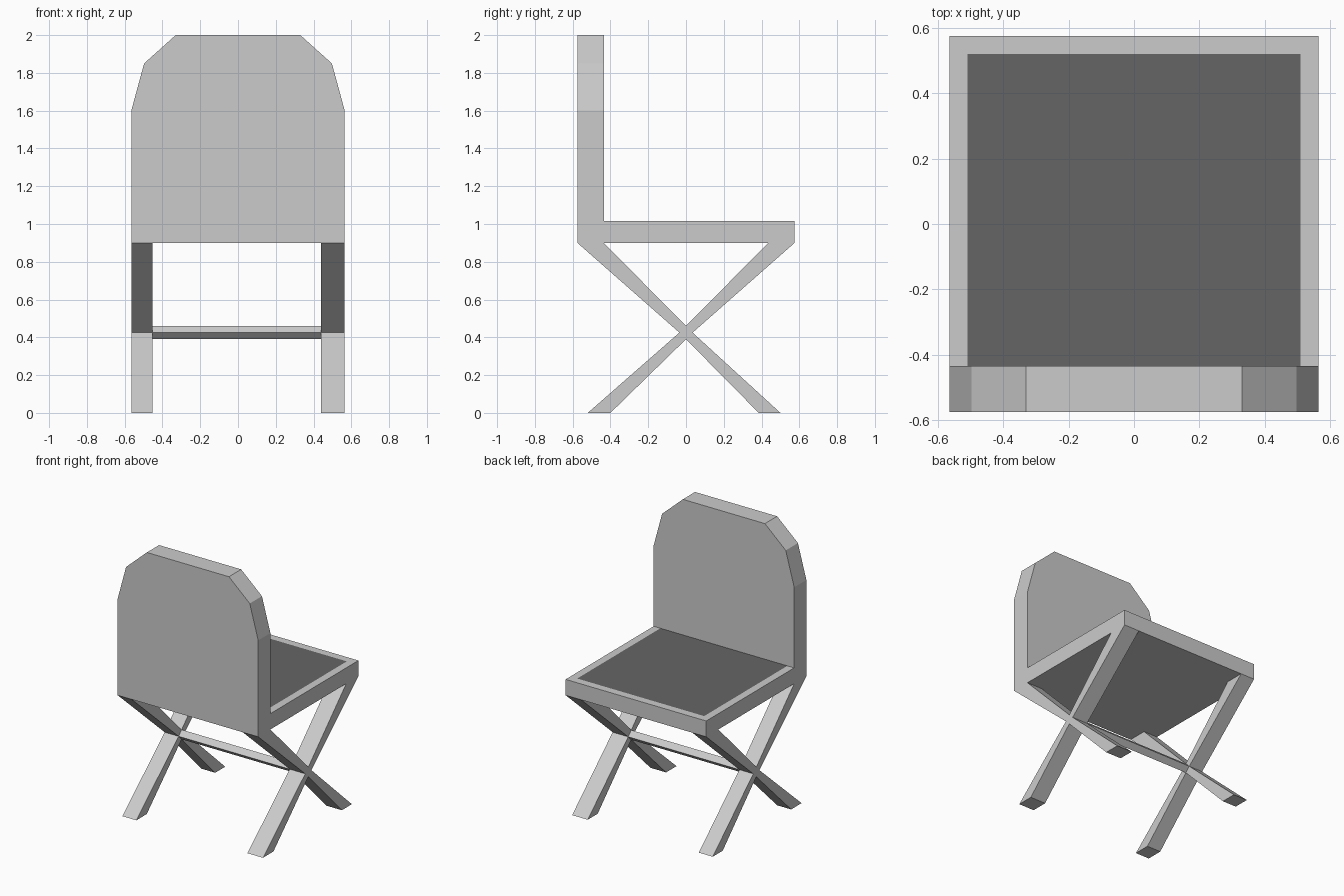
import bpy, bmesh
from mathutils import Vector

if "Cube" in bpy.data.objects:
    bpy.data.objects.remove(bpy.data.objects["Cube"])


def prism(name, profile, place, lo, hi):
    """Extrude a 2D profile between lo and hi; place(a, b, t) gives the 3D point."""
    bm = bmesh.new()
    base = bm.faces.new([bm.verts.new(place(a, b, lo)) for a, b in profile])
    geom = bmesh.ops.extrude_face_region(bm, geom=[base])["geom"]
    shift = Vector(place(0, 0, hi)) - Vector(place(0, 0, lo))
    bmesh.ops.translate(bm, vec=shift,
                        verts=[g for g in geom if isinstance(g, bmesh.types.BMVert)])
    bmesh.ops.recalc_face_normals(bm, faces=bm.faces)
    mesh = bpy.data.meshes.new(name)
    bm.to_mesh(mesh)
    bm.free()
    obj = bpy.data.objects.new(name, mesh)
    bpy.context.collection.objects.link(obj)
    return obj


def along_x(a, b, t):
    return (t, a, b)


def along_y(a, b, t):
    return (a, t, b)


def along_z(a, b, t):
    return (a, b, t)


W, D = 0.565, 0.575
BACK = -0.435
UNDER, TOP = 0.9, 1.015

# backrest with chamfered top corners
half = [(W, UNDER), (W, 1.6), (0.497, 1.85), (0.33, 2.0)]
prism("backrest", half + [(-x, z) for x, z in reversed(half)], along_y, -D, BACK)

# seat block
seat = prism("seat", [(-W, BACK), (W, BACK), (W, D), (-W, D)], along_z, UNDER, TOP)

# dark panel flush in the seat top, bordered on three sides
frame_mat = bpy.data.materials.new("frame_grey")
frame_mat.diffuse_color = (0.8, 0.8, 0.8, 1)
frame_mat.use_nodes = True
frame_mat.node_tree.nodes["Principled BSDF"].inputs["Base Color"].default_value = frame_mat.diffuse_color
panel_mat = bpy.data.materials.new("panel_dark")
panel_mat.diffuse_color = (0.13, 0.13, 0.13, 1)
panel_mat.use_nodes = True
panel_mat.node_tree.nodes["Principled BSDF"].inputs["Base Color"].default_value = panel_mat.diffuse_color
seat.data.materials.append(frame_mat)
seat.data.materials.append(panel_mat)
bm = bmesh.new()
bm.from_mesh(seat.data)
for co, no in (((-0.51, 0, 0), (1, 0, 0)), ((0.51, 0, 0), (1, 0, 0)), ((0, 0.52, 0), (0, 1, 0))):
    tops = [f for f in bm.faces if f.normal.z > 0.9]
    geom = set(tops)
    for f in tops:
        geom.update(f.edges)
        geom.update(f.verts)
    bmesh.ops.bisect_plane(bm, geom=list(geom), plane_co=co, plane_no=no)
    bm.normal_update()
for f in bm.faces:
    c = f.calc_center_median()
    if f.normal.z > 0.9 and abs(c.x) < 0.51 and c.y < 0.52:
        f.material_index = 1
bm.to_mesh(seat.data)
bm.free()

# crossed legs, one flat X on each side
cross = [(-D, UNDER), (-0.035, 0.425), (-0.52, 0), (-0.40, 0), (0, 0.39),
         (0.385, 0), (0.50, 0), (0.035, 0.425), (D, UNDER), (0.435, UNDER),
         (0, 0.46), (-0.435, UNDER)]
for name, x0, x1 in (("left_legs", -W, -0.453), ("right_legs", 0.44, W)):
    prism(name, cross, along_x, x0, x1)

# diamond stretcher joining the leg crossings
prism("stretcher", [(-0.035, 0.425), (0, 0.39), (0.035, 0.425), (0, 0.46)],
      along_x, -0.453, 0.44)
